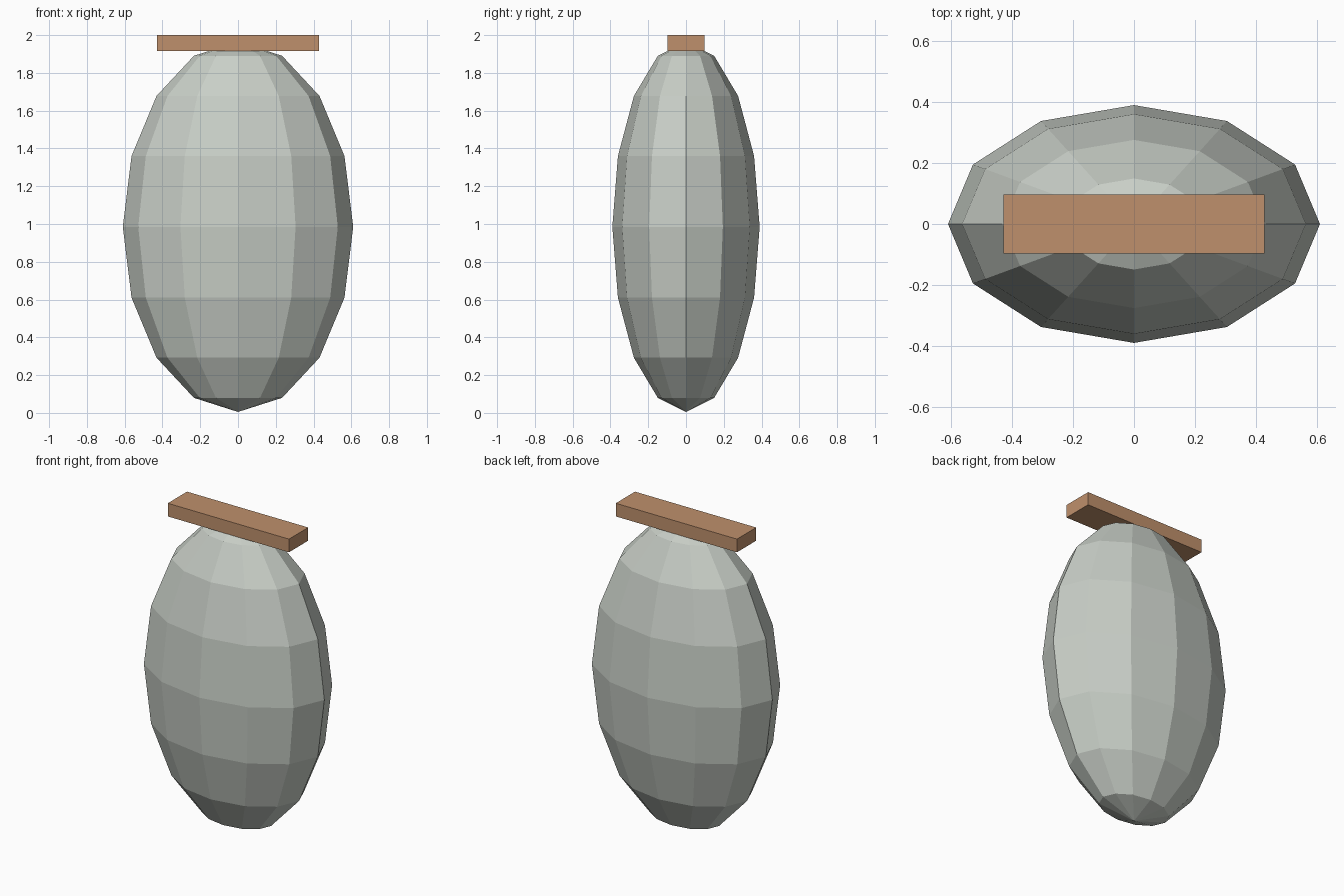
import bpy

if "Cube" in bpy.data.objects:
    bpy.data.objects.remove(bpy.data.objects["Cube"], do_unlink=True)


def make_material(name, rgb):
    mat = bpy.data.materials.new(name)
    mat.use_nodes = True
    colour = (*rgb, 1.0)
    mat.diffuse_color = colour
    mat.node_tree.nodes["Principled BSDF"].inputs["Base Color"].default_value = colour
    return mat


def finish(name, scale, mat):
    obj = bpy.context.object
    obj.name = obj.data.name = name
    obj.scale = scale
    bpy.ops.object.transform_apply(location=False, rotation=False, scale=True)
    obj.data.materials.append(mat)
    bpy.ops.object.shade_flat()
    return obj


grey = make_material("pale grey", (0.58, 0.62, 0.57))
brown = make_material("light brown", (0.52, 0.28, 0.15))

# Faceted egg-shaped body, flattened front to back
bpy.ops.mesh.primitive_uv_sphere_add(segments=12, ring_count=8, radius=1, location=(0, 0, 0.985))
finish("body", (0.61, 0.39, 0.98), grey)

# Flat bar resting on the top of the body
bpy.ops.mesh.primitive_cube_add(size=1, location=(0, 0, 1.958))
finish("top_bar", (0.856, 0.194, 0.084), brown)
